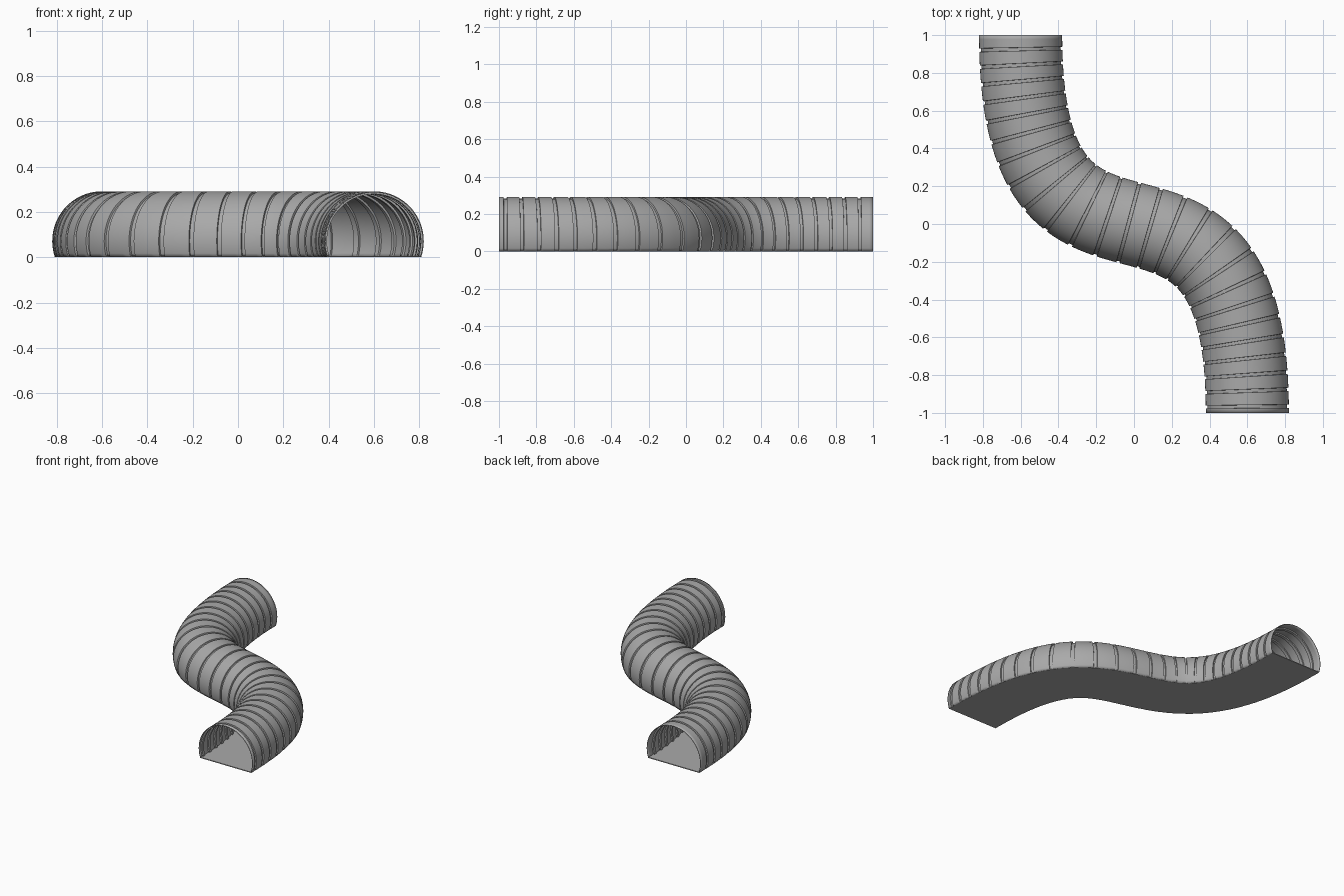
import bpy
import bmesh
import math
from mathutils import Vector

cube = bpy.data.objects.get("Cube")
if cube:
    bpy.data.objects.remove(cube, do_unlink=True)

RADIUS, AXIS_Z = 0.22, 0.071      # arch radius and height of its centre
GROOVES, PHASE = 26.3, 0.9        # groove intervals along the tunnel
GROOVE_HALF, DEPTH = 0.009, 0.009
FLOOR = 0.006

grey = bpy.data.materials.new("plain grey")
grey.use_nodes = True
grey.diffuse_color = (0.4, 0.4, 0.4, 1)
grey.node_tree.nodes["Principled BSDF"].inputs["Base Color"].default_value = (0.4, 0.4, 0.4, 1)

# S-shaped centre line, sampled so that it can be walked by distance
ends = [Vector(p) for p in ((-0.6, 1), (-0.6, -0.68), (0.6, 0.68), (0.6, -1))]


def bezier(t):
    weights = ((1 - t) ** 3, 3 * t * (1 - t) ** 2, 3 * t * t * (1 - t), t ** 3)
    return sum((p * w for p, w in zip(ends, weights)), Vector((0, 0)))


SAMPLES = 1000
path = [bezier(i / SAMPLES) for i in range(SAMPLES + 1)]
walked = [0.0]
for a, b in zip(path, path[1:]):
    walked.append(walked[-1] + (b - a).length)
LENGTH = walked[-1]


def frame_at(distance):
    """Centre point and sideways direction at a distance along the path."""
    i = next((k for k, w in enumerate(walked) if w >= distance), SAMPLES)
    i = max(1, i)
    f = (distance - walked[i - 1]) / (walked[i] - walked[i - 1])
    ahead = (path[min(i + 1, SAMPLES)] - path[max(i - 2, 0)]).normalized()
    return path[i - 1].lerp(path[i], f), Vector((-ahead.y, ahead.x))


def sweep(name, sections, closed):
    """Skin a list of (distance, [(side, z), ...]) sections along the path."""
    bm = bmesh.new()
    rings = []
    for distance, outline in sections:
        centre, side = frame_at(distance)
        rings.append([bm.verts.new((*(centre + side * u), z)) for u, z in outline])
    n = len(rings[0])
    for r0, r1 in zip(rings, rings[1:]):
        for j in range(n if closed else n - 1):
            k = (j + 1) % n
            bm.faces.new((r0[j], r0[k], r1[k], r1[j]))
    if closed:
        bm.faces.new(rings[0])
        bm.faces.new(rings[-1])
    bmesh.ops.recalc_face_normals(bm, faces=bm.faces)
    top = max(bm.faces, key=lambda f: f.calc_center_median().z)
    if top.normal.z < 0:
        bmesh.ops.reverse_faces(bm, faces=bm.faces)
    mesh = bpy.data.meshes.new(name)
    bm.to_mesh(mesh)
    bm.free()
    mesh.materials.append(grey)
    obj = bpy.data.objects.new(name, mesh)
    bpy.context.collection.objects.link(obj)
    bpy.ops.object.select_all(action="DESELECT")
    obj.select_set(True)
    bpy.context.view_layer.objects.active = obj
    bpy.ops.object.shade_smooth_by_angle(angle=math.radians(30))
    return obj


def arch(radius, steps=48):
    """Circular arch cut off flat at the ground."""
    low = -math.asin(AXIS_Z / radius)
    span = math.pi - 2 * low
    angles = [low + span * j / steps for j in range(steps + 1)]
    return [(radius * math.cos(a), max(0, AXIS_Z + radius * math.sin(a))) for a in angles]


# Cover: panels separated by narrow grooves, wider spaced in the middle
stations = [(0.0, RADIUS)]
count = int(GROOVES - PHASE) + 1
for k in range(count):
    u = (k + PHASE) / GROOVES
    s = LENGTH * (u - 0.16 * math.sin(math.tau * u) / math.tau)
    s = min(s, LENGTH - 0.018)
    last = stations[-1][0]
    start = s - GROOVE_HALF
    stations += [(last + (start - last) * f, RADIUS) for f in (0.33, 0.67, 1)]
    stations += [(start + 0.001, RADIUS - DEPTH),
                 (s + GROOVE_HALF - 0.001, RADIUS - DEPTH),
                 (s + GROOVE_HALF, RADIUS)]
stations.append((LENGTH, RADIUS))
cover = sweep("tunnel_cover", [(s, arch(r)) for s, r in stations], closed=False)
shell = cover.modifiers.new("thickness", "SOLIDIFY")
shell.thickness = 0.005
shell.offset = -1

# Flat floor running the whole length
half = math.sqrt(RADIUS ** 2 - AXIS_Z ** 2) - 0.001
slab = [(half, 0), (half, FLOOR), (-half, FLOOR), (-half, 0)]
sweep("tunnel_floor", [(LENGTH * i / 80, slab) for i in range(81)], closed=True)
